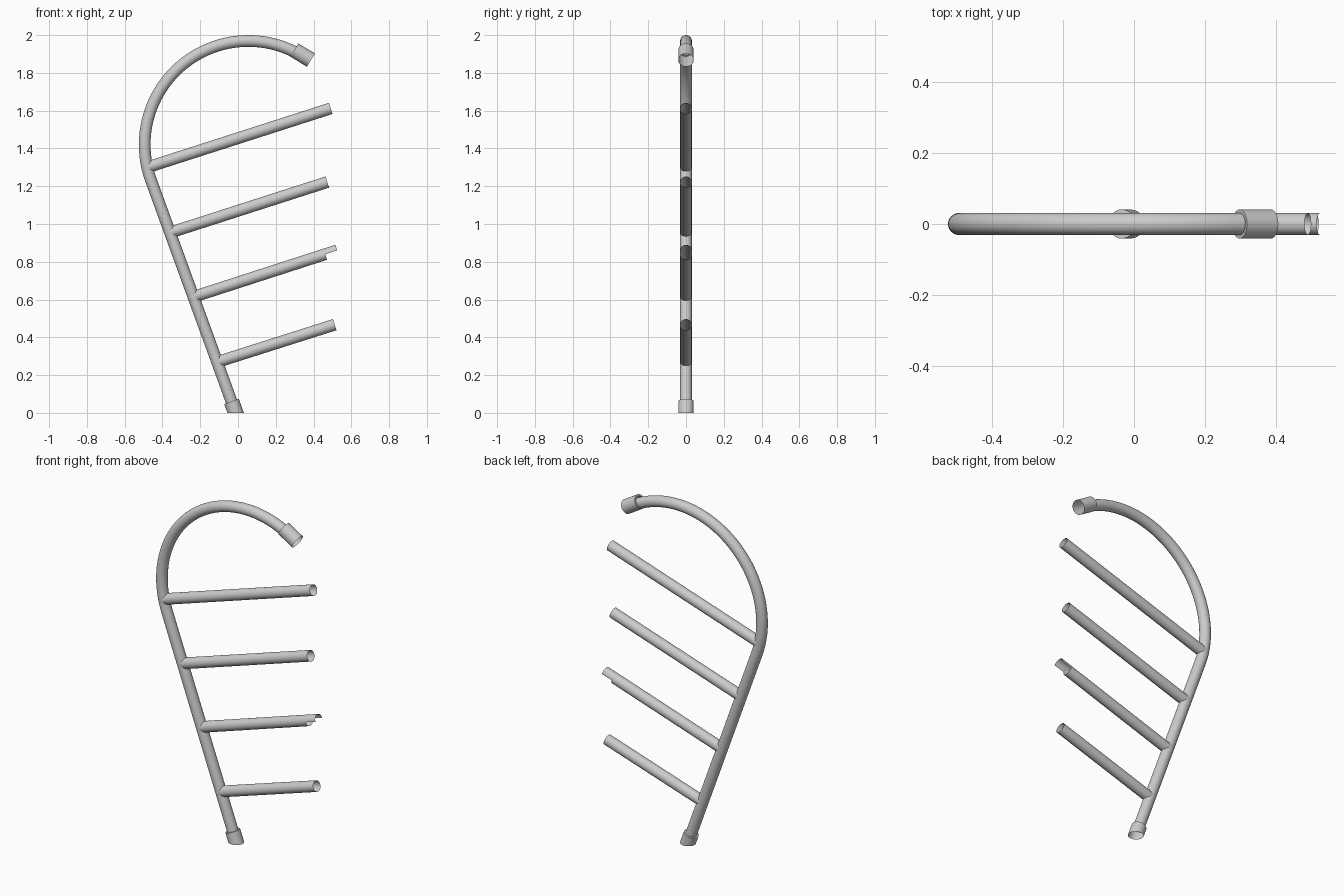
import bpy, bmesh
from math import sin, cos, pi, radians
from mathutils import Vector

cube = bpy.data.objects.get("Cube")
if cube:
    bpy.data.objects.remove(cube)

steel = bpy.data.materials.new("light grey steel")
steel.use_nodes = True
grey = (0.6, 0.6, 0.6, 1)
steel.diffuse_color = grey
steel.node_tree.nodes["Principled BSDF"].inputs["Base Color"].default_value = grey

SIDES = 32
TUBE_R = 0.031
SLEEVE_R = 0.041
Y = Vector((0, 1, 0))


def sweep(name, stations, arc=2 * pi, floor_cut=False):
    """Open tube through (point, tangent, radius) stations in the XZ plane."""
    bm = bmesh.new()
    rings = []
    for p, t, r in stations:
        up = Vector((-t.z, 0, t.x))
        rings.append([bm.verts.new(p + r * (cos(a) * Y + sin(a) * up))
                      for a in (arc * k / SIDES for k in range(SIDES + 1))])
    for a, b in zip(rings, rings[1:]):
        for k in range(SIDES):
            bm.faces.new((a[k], a[k + 1], b[k + 1], b[k]))
    bmesh.ops.remove_doubles(bm, verts=bm.verts, dist=1e-5)
    if floor_cut:
        bmesh.ops.bisect_plane(bm, geom=bm.verts[:] + bm.edges[:] + bm.faces[:],
                               plane_co=(0, 0, 0), plane_no=(0, 0, 1), clear_inner=True)
    mesh = bpy.data.meshes.new(name)
    bm.to_mesh(mesh)
    bm.free()
    mesh.materials.append(steel)
    ob = bpy.data.objects.new(name, mesh)
    bpy.context.collection.objects.link(ob)
    bpy.ops.object.select_all(action="DESELECT")
    ob.select_set(True)
    bpy.context.view_layer.objects.active = ob
    bpy.ops.object.shade_smooth_by_angle(angle=radians(40))
    return ob


def straight(name, start, end, radius, **options):
    t = (end - start).normalized()
    return sweep(name, [(start, t, radius), (end, t, radius)], **options)


def sleeve(name, start, tangent, length, **options):
    # the first two stations form the shoulder ring
    end = start + tangent * length
    return sweep(name, [(start, tangent, TUBE_R), (start, tangent, SLEEVE_R),
                        (end, tangent, SLEEVE_R)], **options)


# Main rail: leaning straight post running into a hooked arc
centre, bend_r, lean = Vector((0.055, 0, 1.42)), 0.549, radians(20)
up_post = Vector((-sin(lean), 0, cos(lean)))


def on_arc(angle):
    p = centre + bend_r * Vector((cos(angle), 0, sin(angle)))
    return p, Vector((sin(angle), 0, -cos(angle)))


arc_start, arc_end = pi + lean, radians(63)
bend_base = on_arc(arc_start)[0]
rail = [(bend_base - up_post * 1.25, up_post, TUBE_R)]
steps = 40
for i in range(steps + 1):
    rail.append((*on_arc(arc_start + (arc_end - arc_start) * i / steps), TUBE_R))
sweep("main_rail", rail)

# End sleeves
sleeve("foot_sleeve", bend_base - up_post * 1.247, -up_post, 0.12, floor_cut=True)
hook_dir = on_arc(radians(59))[1]
sleeve("hook_sleeve", Vector((0.298, 0, 1.921)), hook_dir, 0.103)

# Rungs from the rail axis to their open free ends: (x, z) start, (x, z) end
rungs = {
    "bottom_rung": ((-0.108, 0.27), (0.512, 0.467)),
    "lower_rung": ((-0.234, 0.615), (0.462, 0.84)),
    "upper_rung": ((-0.358, 0.955), (0.473, 1.222)),
    "top_rung": ((-0.48, 1.30), (0.491, 1.612)),
}
for name, ((x0, z0), (x1, z1)) in rungs.items():
    straight(name, Vector((x0, 0, z0)), Vector((x1, 0, z1)), TUBE_R)

# Half-shell tongue left where the lower rung is notched
straight("lower_rung_tongue", Vector((0.462, 0, 0.84)), Vector((0.525, 0, 0.86)),
         TUBE_R, arc=pi)
